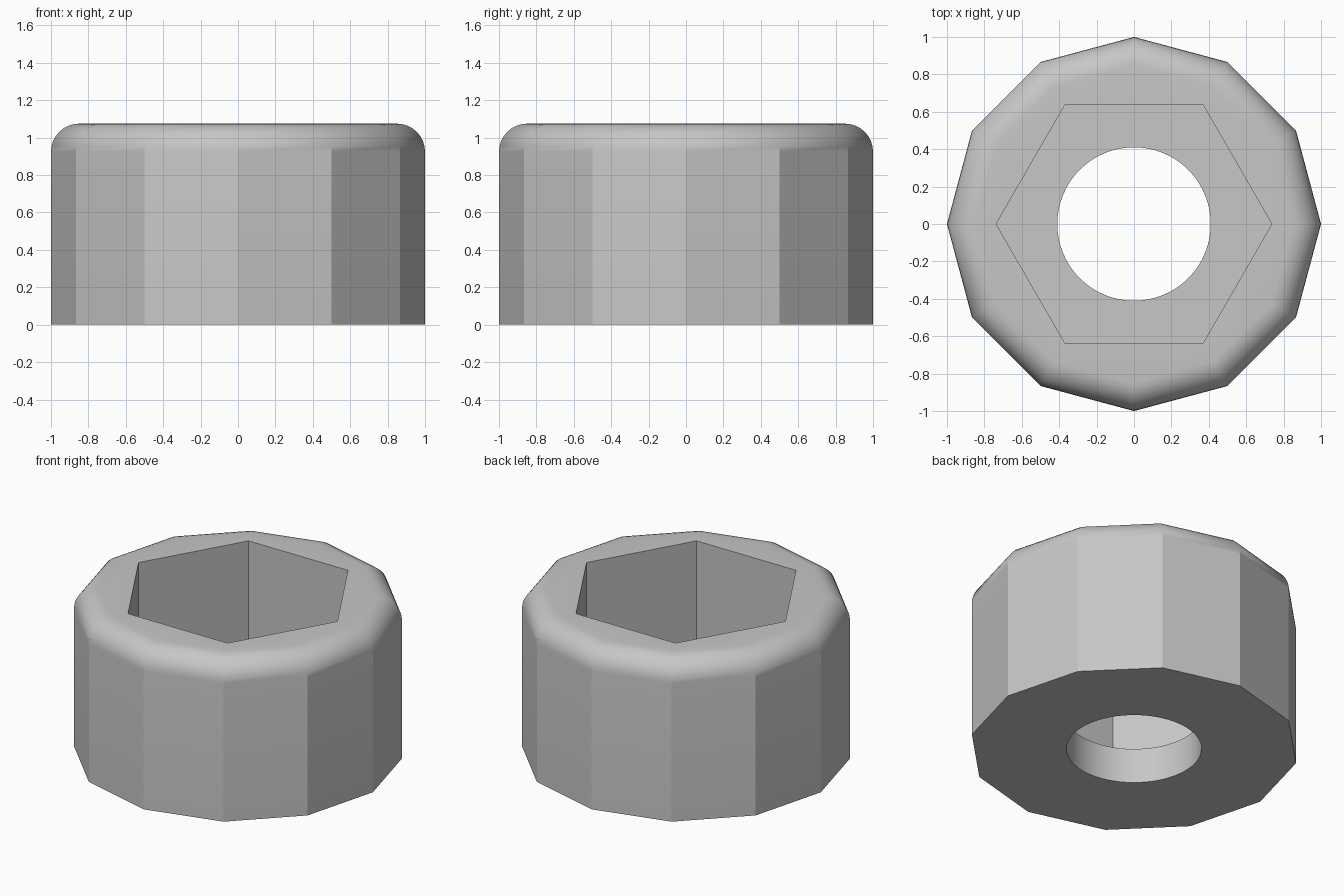
import bpy, bmesh
from math import sin, cos, pi, radians

if "Cube" in bpy.data.objects:
    bpy.data.objects.remove(bpy.data.objects["Cube"], do_unlink=True)

HEIGHT, FLOOR, ROUND, STEPS = 1.075, 0.235, 0.15, 8
SOCKET_R, HOLE_R = 0.737, 0.41

steel = bpy.data.materials.new("steel grey")
steel.use_nodes = True
grey = (0.57, 0.57, 0.57, 1)
steel.diffuse_color = grey
steel.node_tree.nodes["Principled BSDF"].inputs["Base Color"].default_value = grey

bm = bmesh.new()


def ring(radius, z, sides):
    """Closed loop of vertices with a corner on +x."""
    return [bm.verts.new((radius * cos(2 * pi * i / sides), radius * sin(2 * pi * i / sides), z))
            for i in range(sides)]


def wall(low, high):
    """Quads between two loops of the same count."""
    n = len(low)
    for i in range(n):
        j = (i + 1) % n
        bm.faces.new((low[i], low[j], high[j], high[i]))


def annulus(outer, inner):
    """Flat face between two loops of any count."""
    edges = [bm.edges.get((loop[i - 1], loop[i])) for loop in (outer, inner) for i in range(len(loop))]
    bmesh.ops.triangle_fill(bm, edges=edges, use_beauty=True, normal=(0, 0, 1))


# Twelve-sided outside with a rounded top rim
outside = [ring(1, 0, 12)]
for s in range(STEPS + 1):
    a = pi / 2 * s / STEPS
    outside.append(ring(1 - ROUND + ROUND * cos(a), HEIGHT - ROUND + ROUND * sin(a), 12))
for low, high in zip(outside, outside[1:]):
    wall(low, high)

# Hexagonal socket
socket_floor, socket_rim = ring(SOCKET_R, FLOOR, 6), ring(SOCKET_R, HEIGHT, 6)
wall(socket_floor, socket_rim)

# Round through hole
hole_low, hole_high = ring(HOLE_R, 0, 64), ring(HOLE_R, FLOOR, 64)
wall(hole_low, hole_high)

# Top face, socket floor and underside
annulus(outside[-1], socket_rim)
annulus(socket_floor, hole_high)
annulus(outside[0], hole_low)
bmesh.ops.recalc_face_normals(bm, faces=bm.faces[:])

mesh = bpy.data.meshes.new("socket_head")
bm.to_mesh(mesh)
bm.free()
mesh.materials.append(steel)
head = bpy.data.objects.new("socket_head", mesh)
bpy.context.collection.objects.link(head)

# Smooth rim and hole, crisp sides
bpy.ops.object.select_all(action="DESELECT")
head.select_set(True)
bpy.context.view_layer.objects.active = head
bpy.ops.object.shade_smooth_by_angle(angle=radians(29.5))
